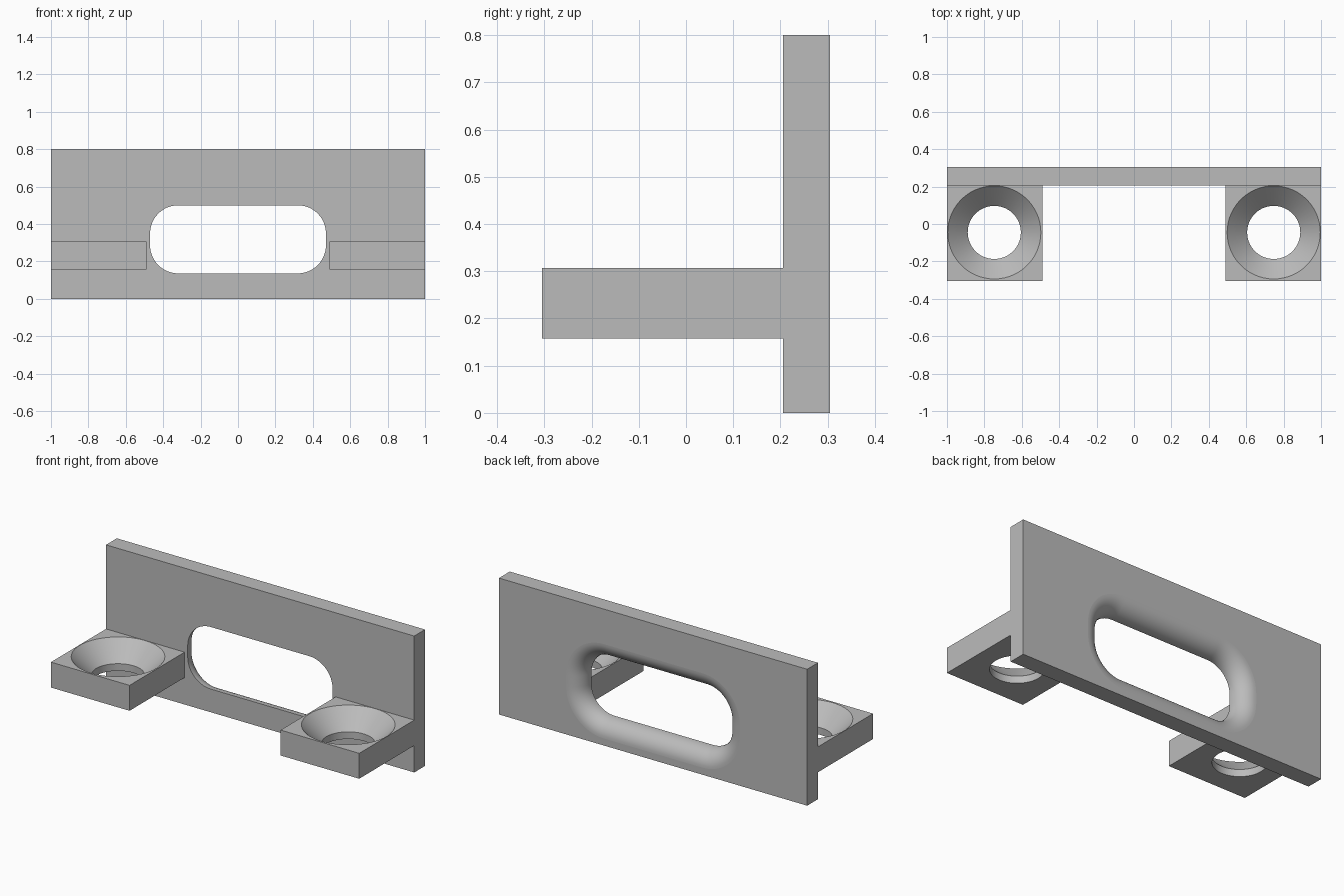
import bpy, bmesh
from math import sin, cos, pi, radians
from mathutils import Vector

if "Cube" in bpy.data.objects:
    bpy.data.objects.remove(bpy.data.objects["Cube"], do_unlink=True)

grey = bpy.data.materials.new("plain grey")
grey.use_nodes = True
grey.diffuse_color = (0.5, 0.5, 0.5, 1)
grey.node_tree.nodes["Principled BSDF"].inputs["Base Color"].default_value = grey.diffuse_color


def rounded_outline(cx, cy, half_w, half_h, radius, steps):
    """Outline of a rounded rectangle; a circle when both halves equal the radius."""
    points = []
    corners = [(1, 1), (-1, 1), (-1, -1), (1, -1)]
    for quarter, (sx, sy) in enumerate(corners):
        for i in range(steps):
            a = (quarter + i / (steps - 1)) * pi / 2
            points.append((cx + sx * (half_w - radius) + radius * cos(a),
                           cy + sy * (half_h - radius) + radius * sin(a)))
    return points


def pierced_slab(name, rect, hole, rings, place, steps=16):
    """Slab with a shaped hole; rings are (depth, outward offset) along the hole."""
    u0, u1, v0, v1 = rect
    cx, cy, half_w, half_h, radius = hole
    bm = bmesh.new()

    def add_loop(points, depth):
        return [bm.verts.new(place(u, v, depth)) for u, v in points]

    def bridge(a, b, smooth):
        for i in range(len(a)):
            j = (i + 1) % len(a)
            if (a[i].co - a[j].co).length > 1e-5:
                bm.faces.new((a[i], a[j], b[j], b[i])).smooth = smooth

    # Outer sides and hole wall
    corners = [(u0, v0), (u1, v0), (u1, v1), (u0, v1)]
    outer = [add_loop(corners, d) for d in (rings[0][0], rings[-1][0])]
    inner = [add_loop(rounded_outline(cx, cy, half_w + o, half_h + o, radius + o, steps), d)
             for d, o in rings]
    bridge(outer[0], outer[1], False)
    for a, b in zip(inner, inner[1:]):
        bridge(a, b, True)
    bmesh.ops.remove_doubles(bm, verts=bm.verts, dist=1e-5)

    # Flat faces around the two hole mouths
    normal = place(0, 0, 1) - place(0, 0, 0)
    for depth in (rings[0][0], rings[-1][0]):
        rim = [e for e in bm.edges if e.is_boundary
               and all(abs(v.co.dot(normal) - depth) < 1e-5 for v in e.verts)]
        bmesh.ops.triangle_fill(bm, edges=rim, use_beauty=True, normal=normal)
    bmesh.ops.recalc_face_normals(bm, faces=bm.faces)
    for e in bm.edges:
        e.smooth = e.calc_face_angle(0) < radians(30)

    mesh = bpy.data.meshes.new(name)
    bm.to_mesh(mesh)
    bm.free()
    mesh.materials.append(grey)
    obj = bpy.data.objects.new(name, mesh)
    bpy.context.collection.objects.link(obj)


# Upright plate: slot with a rounded lip at the back
front, back, lip = 0.205, 0.305, 0.095
slot_rings = [(front, 0)]
for i in range(13):
    a = i / 12 * pi / 2
    slot_rings.append((back - lip + lip * sin(a), lip * (1 - cos(a))))
pierced_slab("back_plate", (-1, 1, 0, 0.8), (0, 0.318, 0.47, 0.182, 0.15),
             slot_rings, lambda u, v, d: Vector((u, d, v)))

# Mounting tabs: countersunk screw holes
bore, sink = 0.142, 0.249
tab_rings = [(0.158, 0), (0.2, 0), (0.307, sink - bore)]
for side, name in ((1, "left_tab"), (-1, "right_tab")):
    edges = sorted((side * 0.49, side * 1.0))
    pierced_slab(name, (*edges, -0.305, front),
                 (side * 0.747, -0.045, bore, bore, bore),
                 tab_rings, lambda u, v, d: Vector((u, v, d)))
